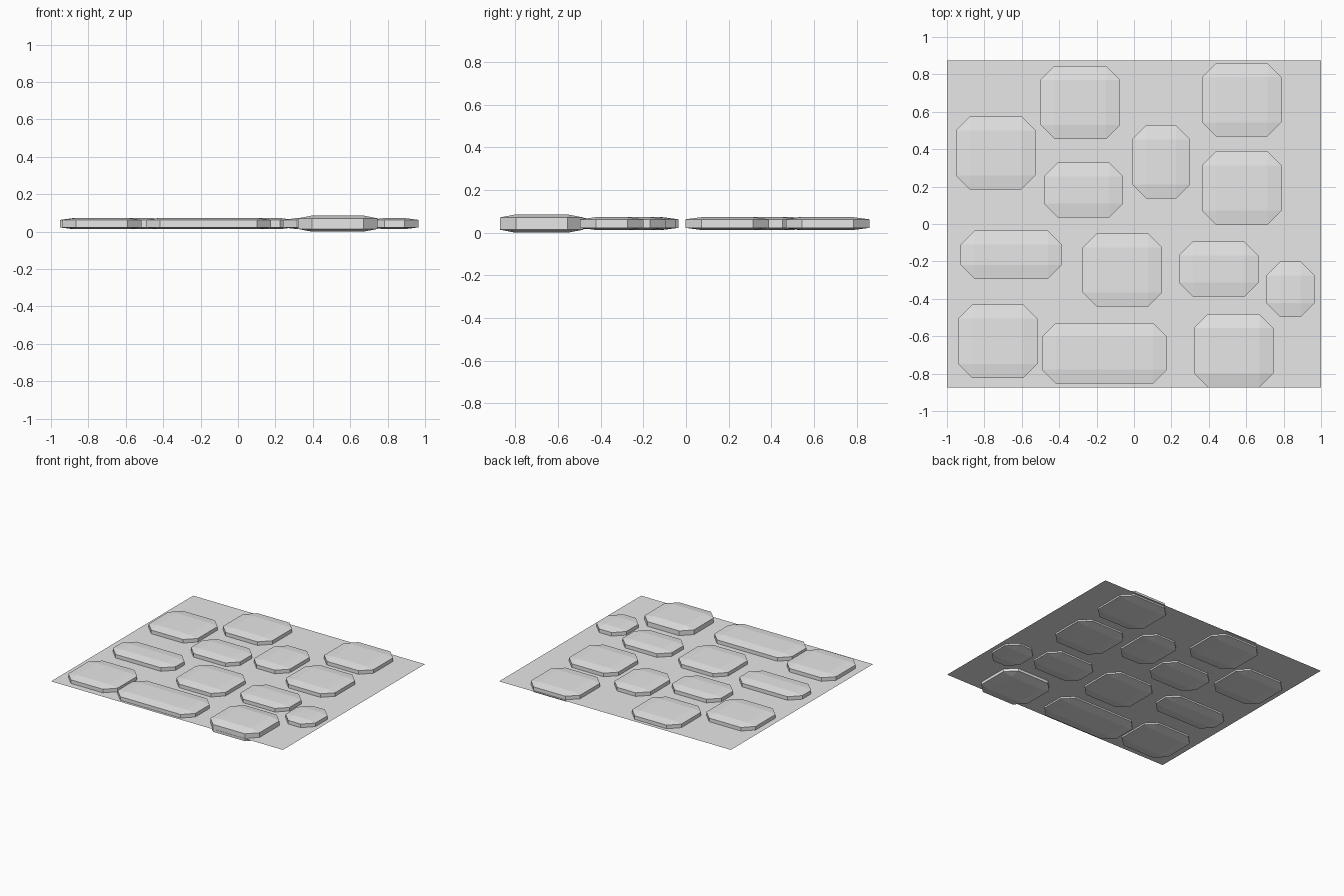
import bpy
import bmesh
from mathutils import Matrix, Vector

cube = bpy.data.objects.get("Cube")
if cube:
    bpy.data.objects.remove(cube, do_unlink=True)

# One plain grey for ground and stones
grey = bpy.data.materials.new("light_grey")
grey.use_nodes = True
COLOUR = (0.8, 0.8, 0.8, 1)
grey.diffuse_color = COLOUR
grey.node_tree.nodes["Principled BSDF"].inputs["Base Color"].default_value = COLOUR

CHAMFER = 0.075
BLOCK = 0.45      # block height before it is flattened
MID_Z = 0.043     # centre height shared by all stones


def finish(name, bm):
    mesh = bpy.data.meshes.new(name)
    bm.to_mesh(mesh)
    bm.free()
    mesh.materials.append(grey)
    obj = bpy.data.objects.new(name, mesh)
    bpy.context.scene.collection.objects.link(obj)
    return obj


def stone(name, x, y, width, depth, height=0.06):
    """Chamfered block squashed flat into a paving stone."""
    bm = bmesh.new()
    bmesh.ops.create_cube(bm, size=1)
    bmesh.ops.scale(bm, vec=Vector((width, depth, BLOCK)), verts=bm.verts)
    bmesh.ops.bevel(bm, geom=bm.edges[:], offset=CHAMFER, segments=1,
                    affect='EDGES', profile=0.5)
    bmesh.ops.scale(bm, vec=Vector((1, 1, height / BLOCK)), verts=bm.verts)
    bmesh.ops.translate(bm, vec=Vector((x, y, MID_Z)), verts=bm.verts)
    return finish(name, bm)


# Ground sheet, cutting through the stones
bm = bmesh.new()
bmesh.ops.create_grid(bm, x_segments=1, y_segments=1, size=1,
                      matrix=Matrix.Diagonal((1, 0.875, 1, 1)))
bmesh.ops.translate(bm, vec=Vector((0, 0, 0.035)), verts=bm.verts)
finish("ground_sheet", bm)

# Standard stones, all one size
W, D = 0.425, 0.392
for i, (x, y) in enumerate([(-0.74, 0.38), (-0.287, 0.65), (0.576, 0.664),
                            (0.576, 0.193), (-0.062, -0.246), (-0.728, -0.627)]):
    stone(f"square_stone_{i + 1}", x, y, W, D)

# Stones of other proportions
stone("narrow_stone", 0.145, 0.332, 0.31, D)
stone("short_stone_back", -0.27, 0.182, W, 0.295)
stone("short_stone_front", 0.453, -0.241, W, 0.295)
stone("long_stone_left", -0.656, -0.164, 0.542, 0.258)
stone("long_stone_front", -0.158, -0.691, 0.67, 0.326)
stone("small_stone", 0.836, -0.349, 0.258, 0.298)

# Thicker stone at the front edge
stone("thick_stone", 0.533, -0.677, W, D, 2 * MID_Z)
